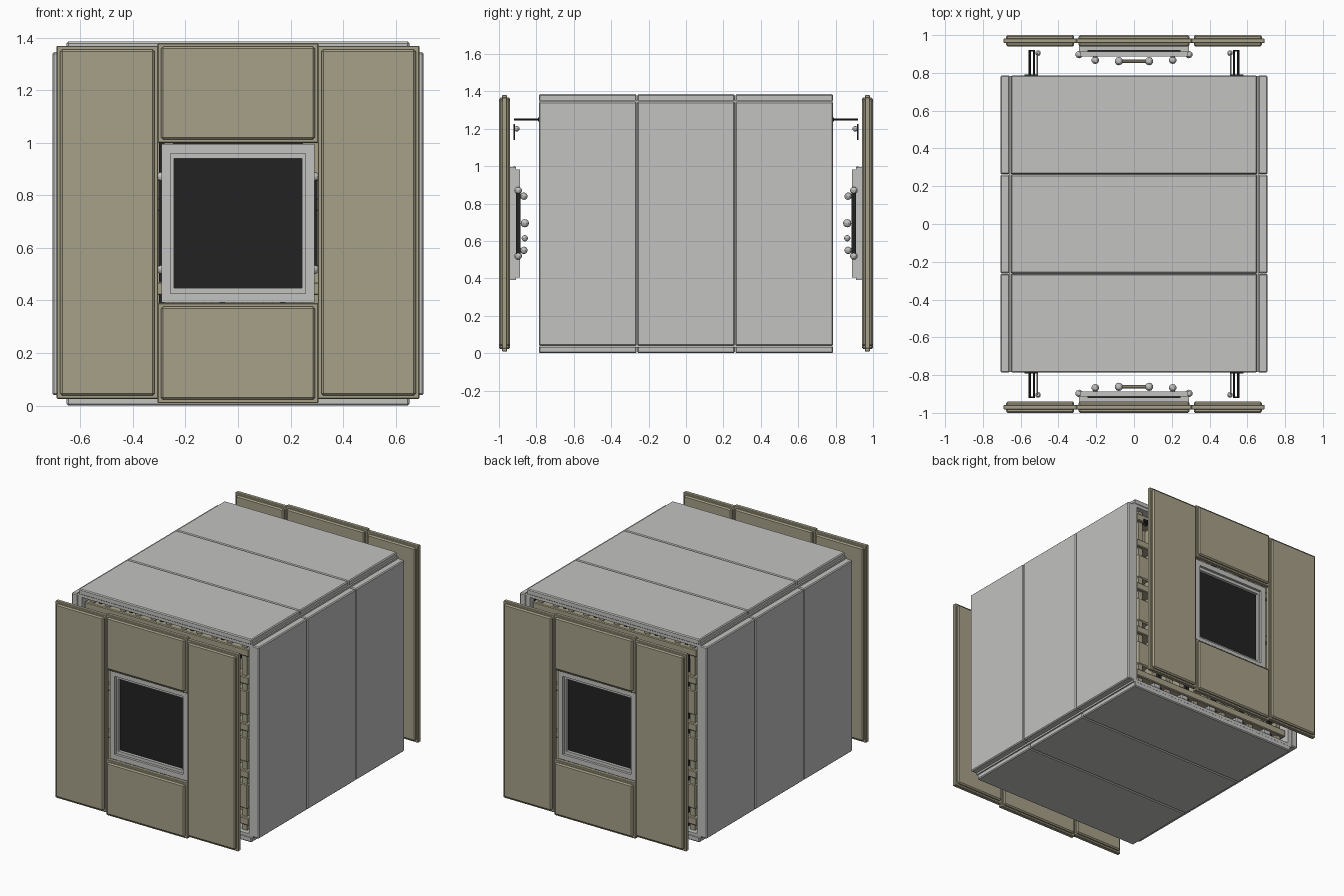
import bpy
from mathutils import Vector

cube = bpy.data.objects.get("Cube")
if cube:
    bpy.data.objects.remove(cube, do_unlink=True)


def material(name, r, g, b):
    m = bpy.data.materials.new(name)
    m.use_nodes = True
    m.diffuse_color = (r, g, b, 1)
    m.node_tree.nodes["Principled BSDF"].inputs["Base Color"].default_value = (r, g, b, 1)
    return m


GREY = material("light grey", 0.54, 0.54, 0.53)
BEIGE = material("beige", 0.39, 0.355, 0.25)
BLACK = material("black", 0.016, 0.016, 0.016)


def box(name, x, y, z, mat, bevel=0):
    """Box from (min, max) pairs along each axis."""
    lo, hi = zip(*(sorted(p) for p in (x, y, z)))
    bpy.ops.mesh.primitive_cube_add(size=1, location=(Vector(lo) + Vector(hi)) / 2)
    o = bpy.context.object
    o.name = name
    o.scale = Vector(hi) - Vector(lo)
    bpy.ops.object.transform_apply(location=False, rotation=False, scale=True)
    o.data.materials.append(mat)
    if bevel:
        mod = o.modifiers.new("bevel", "BEVEL")
        mod.width = bevel
        mod.segments = 1
    return o


def rod(name, a, b, radius, mat, sides=10):
    a, b = Vector(a), Vector(b)
    bpy.ops.mesh.primitive_cylinder_add(vertices=sides, radius=radius,
                                        depth=(b - a).length, location=(a + b) / 2)
    o = bpy.context.object
    o.rotation_euler = (b - a).to_track_quat("Z", "Y").to_euler()
    o.name = name
    o.data.materials.append(mat)
    bpy.ops.object.shade_smooth_by_angle()


def knob(name, centre, radius):
    bpy.ops.mesh.primitive_uv_sphere_add(segments=10, ring_count=6,
                                         radius=radius, location=centre)
    o = bpy.context.object
    o.name = name
    o.data.materials.append(GREY)
    bpy.ops.object.shade_smooth_by_angle()


# Outer shell: three slabs per side, with narrow seams
for i in (-1, 0, 1):
    y = (i * 0.525 - 0.261, i * 0.525 + 0.261)
    box("roof_slab", (-0.652, 0.652), y, (1.347, 1.385), GREY, 0.006)
    box("floor_slab", (-0.652, 0.652), y, (0, 0.038), GREY, 0.006)
    for s in (-1, 1):
        box("side_slab", (s * 0.658, s * 0.707), y, (0.04, 1.345), GREY, 0.006)

# Inner lining behind the seams
for s in (-1, 1):
    box("wall_lining", (s * 0.63, s * 0.662), (-0.783, 0.783), (0.03, 1.355), GREY)
for z in (0.03, 1.33):
    box("lining_plate", (-0.64, 0.64), (-0.783, 0.783), (z, z + 0.025), GREY)


def tongued_panel(name, x, y, z):
    """Thick panel with a thin tongue around its edges."""
    box(name, x, y, z, BEIGE, 0.008)
    mid, t = (y[0] + y[1]) / 2, 0.013
    box(name + "_tongue", (x[0] - t, x[1] + t), (mid - t, mid + t),
        (z[0] - t, z[1] + t), BEIGE, 0.003)


def end_wall(s):
    y = sorted((s * 0.94, s * 1.0))
    # Cladding panels
    tongued_panel("left_cladding", (0.317, 0.677), y, (0.038, 1.356))
    tongued_panel("right_cladding", (-0.677, -0.317), y, (0.038, 1.356))
    tongued_panel("upper_cladding", (-0.293, 0.293), y, (1.013, 1.367))
    tongued_panel("lower_cladding", (-0.293, 0.293), y, (0.022, 0.377))

    # Window: outer frame, stepped inner frame and pane
    def ring(name, w, z0, z1, t, ya, yb):
        for k in (-1, 1):
            box(name + "_side", (k * (w - t), k * w), (s * ya, s * yb), (z0, z1), GREY)
        for a in (z0, z1 - t):
            box(name + "_rail", (t - w, w - t), (s * ya, s * yb), (a, a + t), GREY)
    ring("window_frame", 0.292, 0.392, 0.995, 0.035, 0.91, 0.962)
    ring("window_inner_frame", 0.285, 0.405, 0.982, 0.042, 0.888, 0.945)
    box("window_pane", (-0.248, 0.248), (s * 0.905, s * 0.925), (0.447, 0.941), BLACK)
    box("top_seal", (-0.245, 0.245), (s * 0.912, s * 0.922), (0.99, 0.999), BLACK)

    # Grips, latches and pull bar on the window
    for k in (-1, 1):
        box("side_grip", (k * 0.28, k * 0.302), (s * 0.885, s * 0.91), (0.53, 0.86), BLACK)
        for z in (0.52, 0.87):
            knob("grip_end", (k * 0.29, s * 0.897, z), 0.02)
        for z in (0.55, 0.84):
            rod("latch_stem", (k * 0.205, s * 0.86, z), (k * 0.205, s * 0.91, z), 0.012, GREY)
            knob("latch_knob", (k * 0.205, s * 0.867, z), 0.02)
        knob("pull_knob", (k * 0.08, s * 0.862, 0.695), 0.022)
        knob("lower_pull_knob", (k * 0.08, s * 0.862, 0.615), 0.017)
    for z in (0.615, 0.695):
        rod("pull_bar", (-0.08, s * 0.862, z), (0.08, s * 0.862, z), 0.01, BEIGE)

    # Brackets reaching out to the cladding
    for k in (-1, 1):
        for x in (0.53, 0.552):
            rod("bracket_rod", (k * x, s * 0.74, 1.25), (k * x, s * 0.92, 1.25), 0.006, BLACK)
        rod("bracket_guide", (k * 0.513, s * 0.74, 1.25), (k * 0.513, s * 0.905, 1.25), 0.004, GREY)
        knob("guide_knob", (k * 0.508, s * 0.905, 1.2), 0.015)
        box("bracket_plate", (k * 0.51, k * 0.58), (s * 0.784, s * 0.792), (1.24, 1.26), BLACK)
        box("bracket_drop", (k * 0.525, k * 0.555), (s * 0.913, s * 0.922), (1.14, 1.225), BLACK)

    # Inner bulkhead with ribs, studs and fittings
    box("bulkhead", (-0.63, 0.63), (s * 0.66, s * 0.68), (0.055, 1.33), BEIGE)
    for z in (0.1, 0.42, 0.74, 1.06, 1.25):
        box("cross_rail", (-0.62, 0.62), (s * 0.68, s * 0.77), (z, z + 0.05), BEIGE, 0.005)
    for i in range(-5, 6):
        x = i * 0.115
        box("stud", (x - 0.018, x + 0.018), (s * 0.68, s * 0.75), (0.055, 1.33), BEIGE)
        if i % 2:
            box("cable", (x + 0.045, x + 0.065), (s * 0.68, s * 0.74), (0.06, 1.32), BLACK)
        else:
            box("floor_fitting", (x - 0.03, x + 0.03), (s * 0.7, s * 0.78), (0.055, 0.09), GREY, 0.005)
    for k in (-1, 1):
        for z in (0.2, 0.52, 0.84):
            box("side_locker", (k * 0.5, k * 0.6), (s * 0.68, s * 0.755), (z, z + 0.17), BEIGE, 0.008)


for side in (-1, 1):
    end_wall(side)
